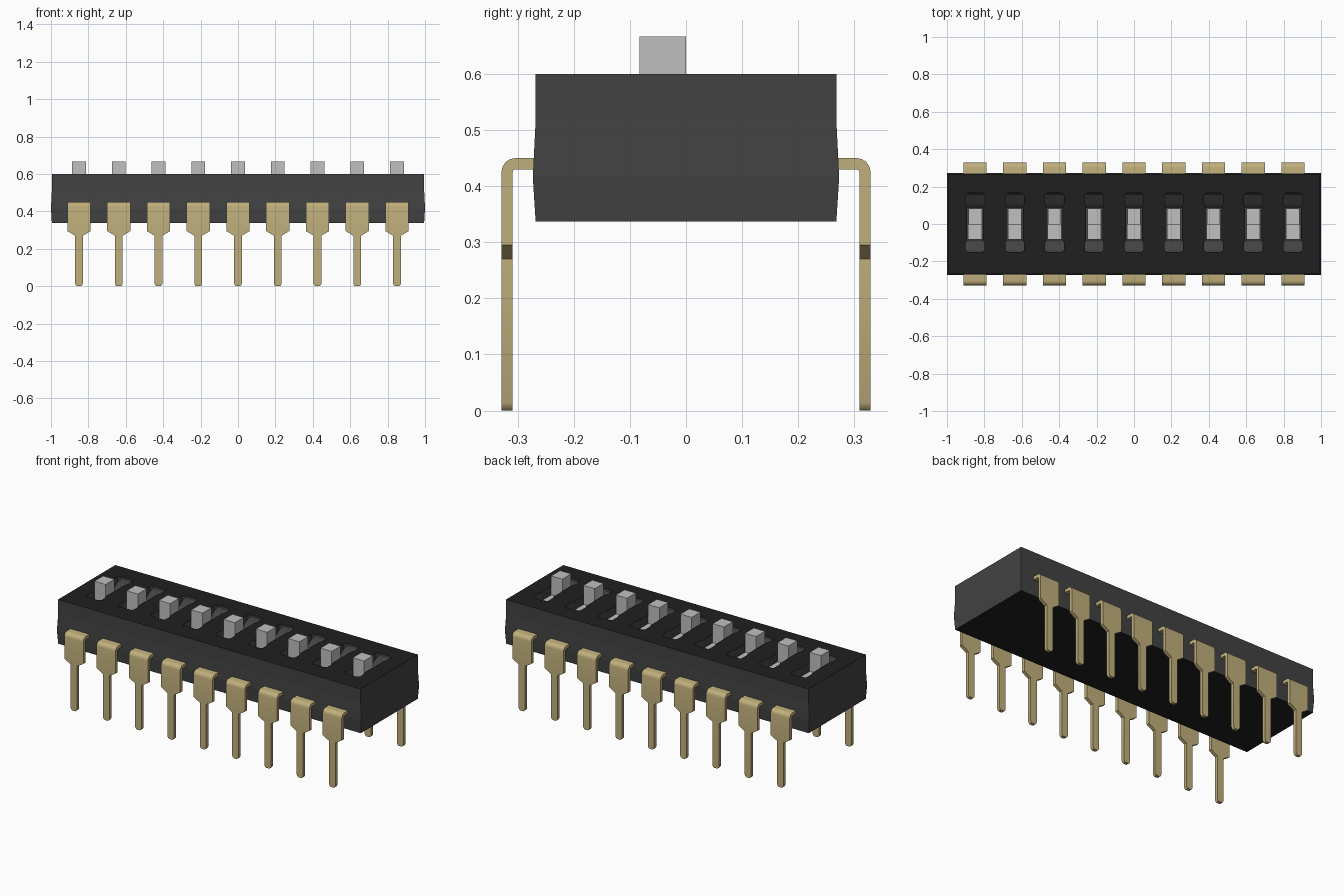
import bpy, bmesh
from math import sin, cos, radians

cube = bpy.data.objects.get("Cube")
if cube:
    bpy.data.objects.remove(cube, do_unlink=True)

COUNT, PITCH = 9, 0.2125
CENTRES = [(i - (COUNT - 1) / 2) * PITCH for i in range(COUNT)]


def material(name, *rgb):
    m = bpy.data.materials.new(name)
    m.use_nodes = True
    m.diffuse_color = (*rgb, 1)
    m.node_tree.nodes["Principled BSDF"].inputs["Base Color"].default_value = (*rgb, 1)
    return m


black = material("black face", 0.014, 0.014, 0.014)
grey = material("dark grey plastic", 0.055, 0.055, 0.055)
silver = material("light grey slider", 0.53, 0.53, 0.53)
gold = material("dull gold metal", 0.53, 0.43, 0.2)


def loft(bm, sections):
    """Skin a row of four-cornered sections and cap both ends."""
    rings = [[bm.verts.new(p) for p in s] for s in sections]
    for a, b in zip(rings, rings[1:]):
        for k in range(4):
            n = (k + 1) % 4
            bm.faces.new((a[k], a[n], b[n], b[k]))
    bm.faces.new(rings[0])
    bm.faces.new(rings[-1])


def finish(bm, name, *mats):
    bmesh.ops.recalc_face_normals(bm, faces=bm.faces[:])
    mesh = bpy.data.meshes.new(name)
    bm.to_mesh(mesh)
    bm.free()
    for m in mats:
        mesh.materials.append(m)
    ob = bpy.data.objects.new(name, mesh)
    bpy.context.collection.objects.link(ob)
    return ob


def rectangle(x, y, z):
    return [(-x, -y, z), (x, -y, z), (x, y, z), (-x, y, z)]


# Housing with slightly bulging walls
bm = bmesh.new()
loft(bm, [rectangle(0.995, 0.268, 0.337), rectangle(1.0, 0.273, 0.416),
          rectangle(0.995, 0.268, 0.516), rectangle(0.995, 0.268, 0.6)])
body = finish(bm, "housing", grey, black)

# Scooped slots: y, half width, floor height
SLOT = [(-0.152, 0.038, 0.585), (-0.142, 0.05, 0.567), (-0.1, 0.05, 0.54),
        (-0.085, 0.043, 0.52), (0.088, 0.043, 0.52), (0.105, 0.05, 0.535),
        (0.154, 0.05, 0.567), (0.166, 0.038, 0.585)]
bm = bmesh.new()
for c in CENTRES:
    loft(bm, [[(c - w, y, 0.63), (c + w, y, 0.63), (c + w, y, z), (c - w, y, z)]
              for y, w, z in SLOT])
cutter = finish(bm, "slot_cutter", grey)
cutter.hide_render = True
cut = body.modifiers.new("slots", 'BOOLEAN')
cut.operation, cut.solver, cut.object = 'DIFFERENCE', 'EXACT', cutter
bpy.context.view_layer.update()
cut_mesh = bpy.data.meshes.new_from_object(
    body.evaluated_get(bpy.context.evaluated_depsgraph_get()))
body.modifiers.clear()
body.data = cut_mesh
bpy.data.objects.remove(cutter, do_unlink=True)
cut_mesh.materials.clear()
cut_mesh.materials.append(grey)
cut_mesh.materials.append(black)

# Top and bottom are black, walls and slots dark grey
for f in cut_mesh.polygons:
    flat = abs(f.normal.z) > 0.9
    f.material_index = int(flat and (f.center.z > 0.595 or f.center.z < 0.35))

# Sliders: low base with a raised knob at its front half
for i, c in enumerate(CENTRES, 1):
    bm = bmesh.new()
    for x, y0, y1, top in ((0.036, -0.001, 0.083, 0.555), (0.037, -0.083, 0, 0.667)):
        loft(bm, [[(c - x, y0, z), (c + x, y0, z), (c + x, y1, z), (c - x, y1, z)]
                  for z in (0.515, top)])
    finish(bm, f"slider_{i}", silver)

# Pin path: outer y, z, inner y, z, half width
WIDE, THIN = 0.0625, 0.021
path = [(0.255, 0.45, 0.255, 0.43, WIDE)]
for step in range(5):
    a = radians(90 - 22.5 * step)
    path.append((0.304 + 0.025 * cos(a), 0.425 + 0.025 * sin(a),
                 0.304 + 0.005 * cos(a), 0.425 + 0.005 * sin(a), WIDE))
for z, w in ((0.295, WIDE), (0.27, THIN), (0.014, THIN), (0.004, 0.016), (0, 0.01)):
    path.append((0.329, z, 0.309, z, w))

pins = []
for side, label in ((-1, "front"), (1, "back")):
    for i, c in enumerate(CENTRES, 1):
        bm = bmesh.new()
        loft(bm, [[(c - w, side * yo, zo), (c + w, side * yo, zo),
                   (c + w, side * yi, zi), (c - w, side * yi, zi)]
                  for yo, zo, yi, zi, w in path])
        pins.append(finish(bm, f"{label}_pin_{i}", gold))

# Smooth only the bends of the pins
bpy.ops.object.select_all(action='DESELECT')
for p in pins:
    p.select_set(True)
bpy.context.view_layer.objects.active = pins[0]
bpy.ops.object.shade_smooth_by_angle(angle=radians(30))
